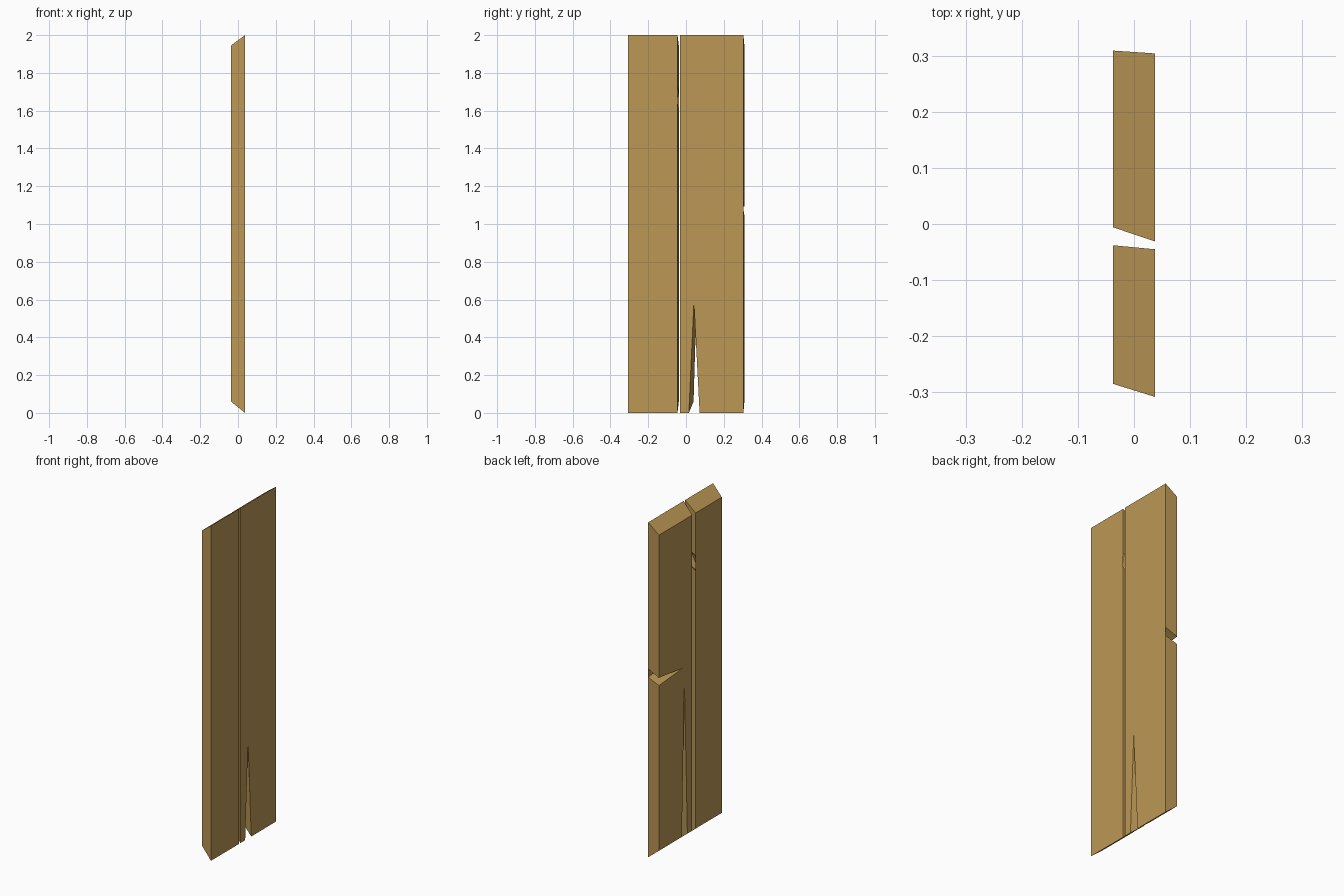
import bpy, bmesh

if "Cube" in bpy.data.objects:
    bpy.data.objects.remove(bpy.data.objects["Cube"])

wood = bpy.data.materials.new("wood")
wood.diffuse_color = (0.50, 0.31, 0.09, 1)
wood.use_nodes = True
wood.node_tree.nodes["Principled BSDF"].inputs["Base Color"].default_value = wood.diffuse_color
HALF = 0.037  # half thickness


def plank(name, front, back):
    """Join two matching (y, z) outlines into a solid board."""
    bm = bmesh.new()
    f = [bm.verts.new((HALF, y, z)) for y, z in front]
    b = [bm.verts.new((-HALF, y, z)) for y, z in back]
    bm.faces.new(f)
    bm.faces.new(b[::-1])
    n = len(f)
    for i in range(n):
        j = (i + 1) % n
        bm.faces.new((f[j], f[i], b[i], b[j]))
    # split the rim and concave caps into triangles
    bmesh.ops.triangulate(bm, faces=bm.faces[:])
    bmesh.ops.recalc_face_normals(bm, faces=bm.faces[:])
    me = bpy.data.meshes.new(name)
    bm.to_mesh(me)
    bm.free()
    me.materials.append(wood)
    ob = bpy.data.objects.new(name, me)
    bpy.context.collection.objects.link(ob)


def outline(left, right, bottom, top, split, notch):
    """Board outline with a bottom split and a notch in the right edge."""
    return [(left, bottom), (split[0], bottom), split[1], (split[2], bottom),
            (right, bottom), (right, notch[0]), notch[1], (right, notch[2]),
            (right, top), (left, top)]


# narrow board with a small chip
plank("narrow_plank",
      outline(-0.308, -0.045, 0, 2, (-0.272, (-0.25, 0.68), -0.228),
              (1.645, (-0.11, 1.655), 1.73)),
      outline(-0.285, -0.038, 0.06, 1.945, (-0.25, (-0.226, 0.97), -0.20),
              (1.60, (-0.075, 1.57), 1.69)))

# wide board with a long sideways crack
plank("wide_plank",
      outline(-0.031, 0.304, 0, 2, (0.015, (0.045, 0.655), 0.072),
              (1.075, (0.07, 1.10), 1.125)),
      outline(-0.006, 0.309, 0.06, 1.945, (0.04, (0.068, 0.99), 0.092),
              (1.047, (0.08, 1.065), 1.093)))
